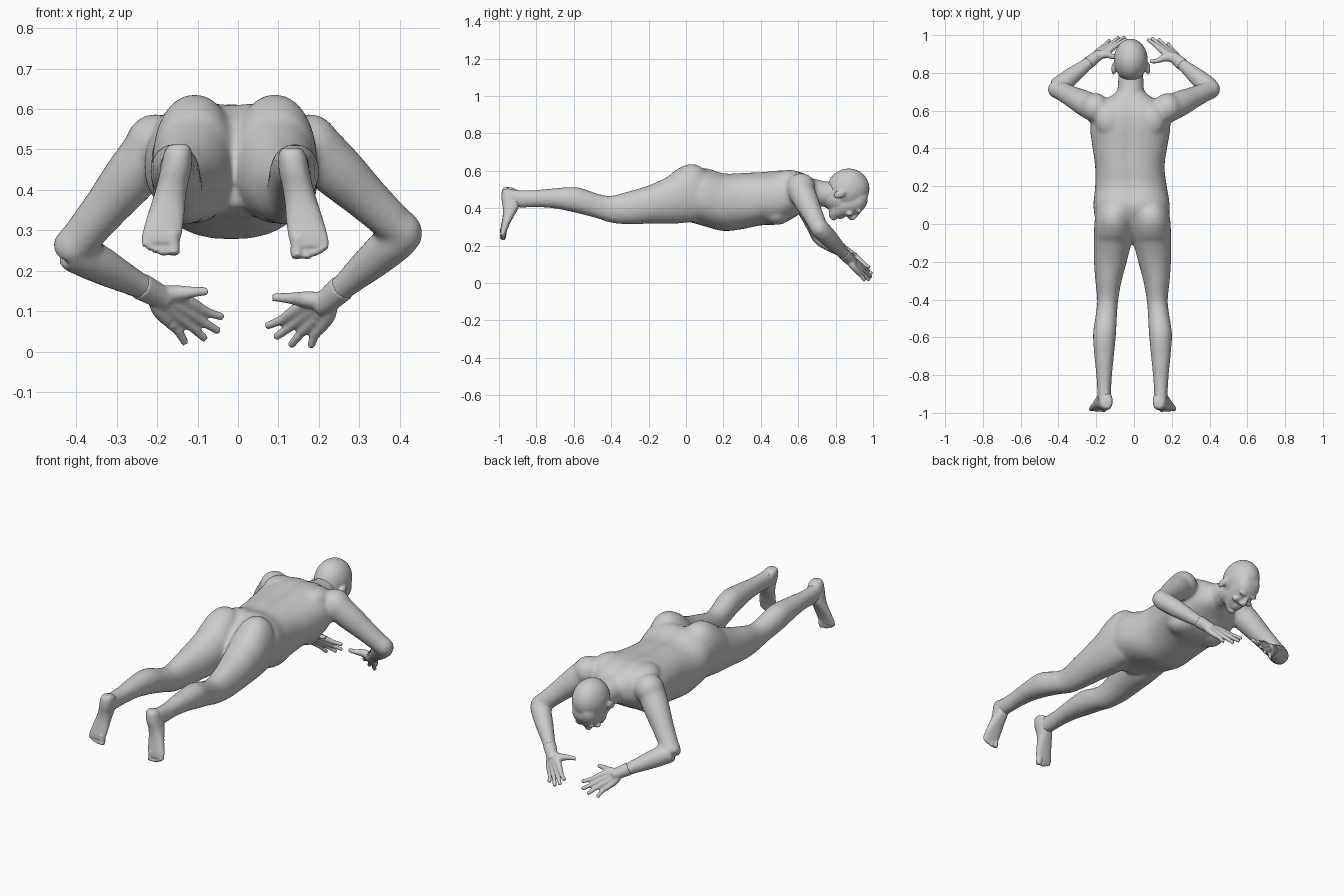
import bpy, bmesh, math
from mathutils import Vector, Matrix

N = 32  # sides of each lofted section


def smooth_rows(rows, n=5):
    """Catmull-Rom interpolation of a list of number tuples."""
    out = []
    for i in range(len(rows) - 1):
        p = [rows[max(0, min(len(rows) - 1, i + k))] for k in (-1, 0, 1, 2)]
        for j in range(n):
            t = j / n
            out.append([0.5 * (2 * b + (c - a) * t + (2 * a - 5 * b + 4 * c - d) * t * t
                               + (3 * b - a - 3 * c + d) * t ** 3) for a, b, c, d in zip(*p)])
    return out + [list(rows[-1])]


def skin(bm, rings):
    vs = [[bm.verts.new(p) for p in r] for r in rings]
    for a, b in zip(vs, vs[1:]):
        for i in range(N):
            j = (i + 1) % N
            bm.faces.new((a[i], a[j], b[j], b[i]))
    bm.faces.new(vs[0][::-1])
    bm.faces.new(vs[-1])


def loft(bm, rows, axis='y', power=2.0, groove=0.0):
    """Rows: (position, centre x, half width, low, high) across y or z."""
    rings = []
    for t, cx, hw, lo, hi in smooth_rows(rows):
        ring = []
        for k in range(N):
            c, s = math.cos(k * math.tau / N), math.sin(k * math.tau / N)
            x = math.copysign(abs(c) ** (2 / power), c) * hw
            v = (lo + hi) / 2 + math.copysign(abs(s) ** (2 / power), s) * (hi - lo) / 2
            if s > 0:
                v -= groove * math.exp(-(x / 0.03) ** 2)
            ring.append((cx + x, t, v) if axis == 'y' else (cx + x, v, t))
        rings.append(ring)
    skin(bm, rings)


def tube(bm, pts):
    """Points: (x, y, z, radius)."""
    rows = smooth_rows(pts)
    rings = []
    for i, r in enumerate(rows):
        d = Vector(rows[min(i + 1, len(rows) - 1)][:3]) - Vector(rows[max(i - 1, 0)][:3])
        a = d.cross(Vector((0.3, 0.5, -0.8)) if abs(d.normalized().z) < 0.6 else Vector((0, 1, 0))).normalized()
        b = d.cross(a).normalized()
        rings.append([Vector(r[:3]) + r[3] * (a * math.cos(k * math.tau / N) + b * math.sin(k * math.tau / N))
                      for k in range(N)])
    skin(bm, rings)


def ball(bm, loc, rad, tilt=0.0):
    m = Matrix.Translation(loc) @ Matrix.Rotation(tilt, 4, 'X') @ Matrix.Diagonal((*rad, 1))
    bmesh.ops.create_uvsphere(bm, u_segments=32, v_segments=20, radius=1, matrix=m)


def finish(bm, name, voxel, iterations):
    """Fuse the overlapping volumes into one smooth skin."""
    bmesh.ops.recalc_face_normals(bm, faces=bm.faces)
    me = bpy.data.meshes.new(name)
    bm.to_mesh(me)
    bm.free()
    ob = bpy.data.objects.new(name, me)
    bpy.context.collection.objects.link(ob)
    r = ob.modifiers.new("fuse", 'REMESH')
    r.mode, r.voxel_size, r.use_smooth_shade = 'VOXEL', voxel, True
    s = ob.modifiers.new("soften", 'SMOOTH')
    s.factor, s.iterations = 0.5, iterations


# ---- body: torso, legs, arms, neck
body = bmesh.new()
loft(body, [(-.09, -.01, .08, .36, .50), (-.04, -.01, .15, .335, .55), (.02, -.012, .19, .325, .59),
            (.10, -.013, .202, .303, .618), (.20, -.016, .19, .278, .59), (.30, -.022, .184, .288, .592),
            (.40, -.022, .197, .308, .596), (.50, -.02, .212, .314, .605), (.57, -.018, .205, .345, .606),
            (.63, -.018, .17, .385, .59), (.68, -.018, .10, .41, .56), (.71, -.018, .06, .43, .53)],
     power=2.35, groove=.009)
tube(body, [(-.018, .60, .50, .075), (-.018, .68, .485, .072), (-.017, .75, .475, .068), (-.017, .83, .475, .065)])

for s in (-1, 1):
    # thigh, knee and calf, with the buttock at the top
    leg = [(.12, .095, .07, .36, .59), (.06, .098, .095, .33, .632), (0, .1, .102, .322, .632),
           (-.06, .102, .102, .317, .60), (-.1, .105, .099, .317, .568), (-.2, .117, .087, .317, .522),
           (-.3, .127, .07, .313, .492), (-.4, .131, .056, .322, .467), (-.47, .137, .056, .344, .477),
           (-.58, .148, .061, .373, .512), (-.7, .15, .052, .398, .507), (-.8, .15, .042, .405, .498),
           (-.88, .15, .037, .402, .497), (-.94, .147, .036, .41, .502), (-.97, .145, .026, .43, .495)]
    loft(body, [(y, s * cx - .008, hw, lo, hi) for y, cx, hw, lo, hi in leg], power=2.1)
    ball(body, (s * .09 - .02, .485, .36), (.085, .07, .05))       # chest muscle
    ball(body, (s * .11 - .02, .55, .55), (.075, .09, .055))       # shoulder blade
    ball(body, (s * .19 - .014, .615, .51), (.075, .078, .078))    # shoulder

wrists = {-1: (-.2, .885, .14), 1: (.22, .875, .125)}
elbows = {-1: (-.412, .718, .252), 1: (.41, .714, .292)}
for s in (-1, 1):
    w, e = Vector(wrists[s]), Vector(elbows[s])
    sh = Vector((s * .185 - .012, .605, .515))
    tube(body, [(*sh, .072), (*sh.lerp(e, .3), .068), (*sh.lerp(e, .6), .057), (*sh.lerp(e, .88), .05),
                (*e, .049), (*e.lerp(w, .15), .051), (*e.lerp(w, .4), .046), (*e.lerp(w, .75), .034), (*w, .03)])
finish(body, "body", .010, 10)

# ---- head
head = bmesh.new()
HX = -.017
ball(head, (HX, .868, .503), (.09, .113, .109), .2)
loft(head, [(.765, HX, .022, .352, .44), (.78, HX, .04, .341, .50), (.81, HX, .056, .347, .51),
            (.85, HX, .067, .354, .52), (.89, HX, .07, .364, .52), (.93, HX, .068, .378, .52),
            (.955, HX, .055, .402, .50), (.97, HX, .035, .43, .49)], power=2.2)
tube(head, [(HX, .76, .47, .066), (HX, .80, .45, .066), (HX, .83, .44, .066)])                  # jaw root
tube(head, [(HX, .925, .383, .010), (HX, .905, .359, .011), (HX, .888, .348, .014), (HX, .872, .358, .012)])  # nose
ball(head, (HX, .838, .354), (.026, .007, .010))                    # upper lip
ball(head, (HX, .823, .350), (.023, .007, .010))                    # lower lip
ball(head, (HX, .79, .348), (.022, .016, .014))                     # chin
for s in (-1, 1):
    ball(head, (HX + s * .03, .926, .383), (.028, .010, .012))      # brow
    ball(head, (HX + s * .014, .878, .357), (.009, .010, .010))     # nostril wing
    ball(head, (HX + s * .04, .875, .370), (.024, .018, .014))      # cheek
    ball(head, (HX + s * .091, .822, .475), (.012, .034, .021), .35)  # ear
finish(head, "head", .006, 4)

# ---- hands: each finger runs from the wrist through a fanned palm
tips = {-1: [(-.037, .98, .085), (-.047, .992, .05), (-.08, .99, .03), (-.13, .975, .02)],
        1: [(.07, .978, .063), (.092, .986, .035), (.13, .98, .014), (.18, .957, .012)]}
thumbs = {-1: (-.075, .888, .15), 1: (.085, .86, .135)}
for s, name in ((-1, "left"), (1, "right")):
    hand = bmesh.new()
    w, e = Vector(wrists[s]), Vector(elbows[s])
    tube(hand, [(*w.lerp(e, .2), .034), (*w, .03), (*w.lerp(Vector(tips[s][1]), .15), .027)])
    first, last = Vector(tips[s][0]), Vector(tips[s][3])
    for i, t in enumerate(tips[s]):
        t = Vector(t)
        fan = (first - last) * (.13 * (1.5 - i) / 1.5)
        tube(hand, [(*(w + fan * .5), .020), (*(w.lerp(t, .25) + fan), .018), (*(w.lerp(t, .5) + fan * .6), .015),
                    (*w.lerp(t, .75), .0115), (*t, .0095)])
    t = Vector(thumbs[s])
    tube(hand, [(*w, .022), (*(w.lerp(t, .4) + Vector((0, .012, 0))), .020), (*w.lerp(t, .7), .0135), (*t, .010)])
    finish(hand, name + "_hand", .005, 3)

# ---- feet: hanging down from the heel to the toes
for s, name in ((-1, "left"), (1, "right")):
    foot = bmesh.new()
    dz = .004 if s < 0 else -.004
    prof = [(.508, .139, .022, -.972, -.935), (.49, .141, .034, -.984, -.90), (.45, .146, .038, -.986, -.885),
            (.41, .155, .038, -.98, -.893), (.37, .164, .041, -.979, -.915), (.33, .172, .046, -.984, -.937),
            (.29, .18, .049, -.991, -.955), (.265, .183, .045, -.993, -.963)]
    loft(foot, [(z + dz, s * cx - .007, hw, lo, hi) for z, cx, hw, lo, hi in prof], 'z', 2.3)
    for x, z, r in ((.153, .236, .0165), (.177, .235, .012), (.194, .241, .011), (.209, .248, .011), (.222, .257, .010)):
        tube(foot, [(s * (x * .9 + .018) - .007, -.978, .29 + dz, r), (s * x - .007, -.977, z + .02 + dz, r),
                    (s * x - .007, -.983, z + dz, r * .9)])
    finish(foot, name + "_foot", .005, 4)
